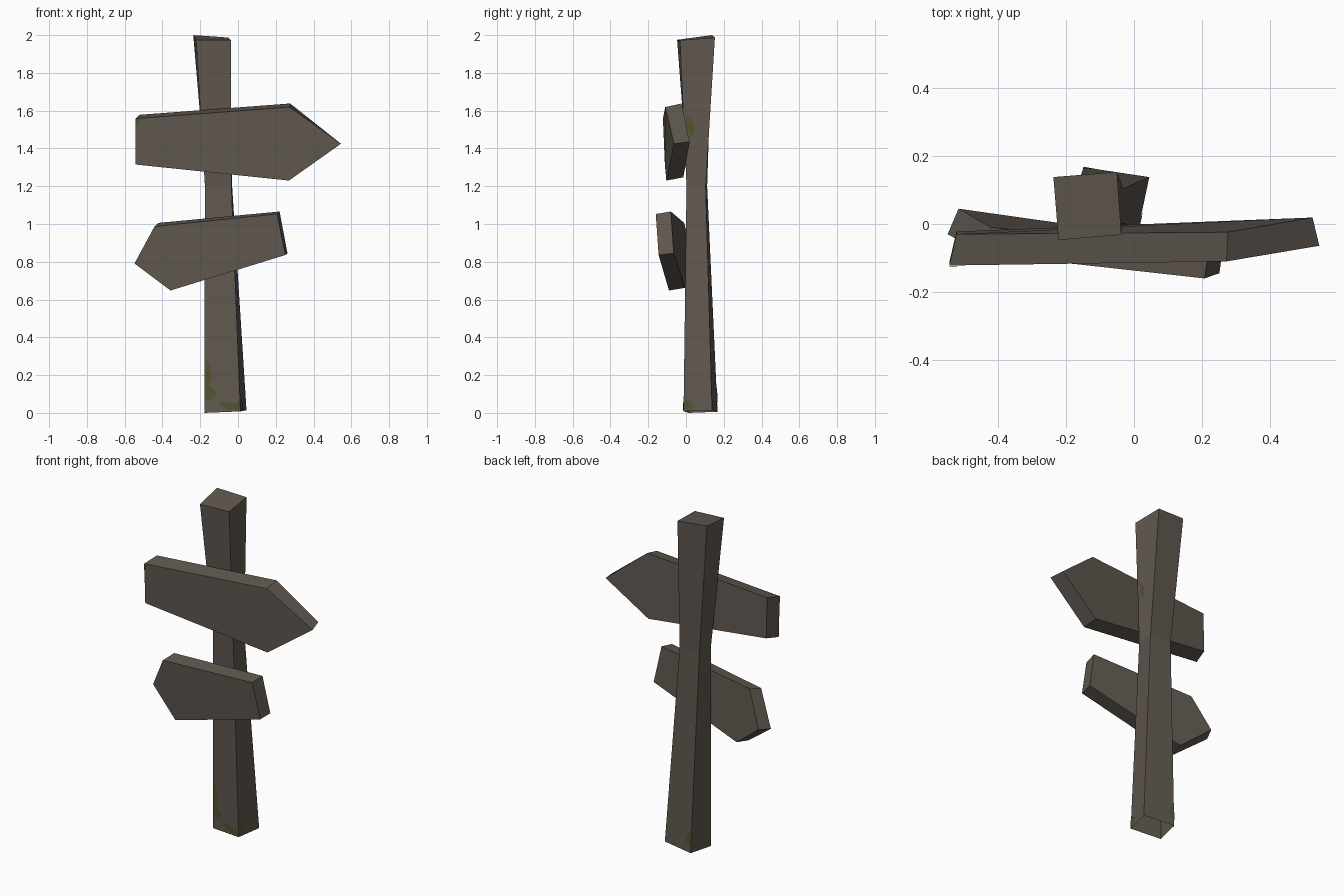
import bpy
from mathutils import Vector

if "Cube" in bpy.data.objects:
    bpy.data.objects.remove(bpy.data.objects["Cube"])


def material(name, col):
    m = bpy.data.materials.new(name)
    m.diffuse_color = (*col, 1)
    m.use_nodes = True
    m.node_tree.nodes["Principled BSDF"].inputs["Base Color"].default_value = m.diffuse_color
    return m


wood = material("weathered_wood", (0.118, 0.098, 0.080))
moss = material("moss_green", (0.085, 0.088, 0.028))


def make(name, verts, faces, mat):
    me = bpy.data.meshes.new(name)
    me.from_pydata(verts, [], faces)
    me.materials.append(mat)
    ob = bpy.data.objects.new(name, me)
    bpy.context.collection.objects.link(ob)
    return ob


# Post: three four-sided rings (front left, front right, back right, back left)
bottom = [(-0.178, 0.017, 0.0), (0.013, -0.013, 0.008), (0.045, 0.138, 0.014), (-0.148, 0.167, 0.006)]
waist = [(-0.175, 0.012, 1.2), (-0.035, 0.003, 1.2), (-0.031, 0.104, 1.2), (-0.168, 0.112, 1.2)]
top = [(-0.222, -0.047, 1.975), (-0.037, -0.032, 1.973), (-0.050, 0.153, 1.987), (-0.237, 0.138, 2.0)]
faces = [(r * 4 + i, r * 4 + (i + 1) % 4, r * 4 + 4 + (i + 1) % 4, r * 4 + 4 + i)
         for r in range(2) for i in range(4)]
make("post", bottom + waist + top, faces + [(8, 9, 10, 11)], wood)


def board(name, front, back):
    """Five-sided arrow plank from matching front and back outlines."""
    n = len(front)
    f = [tuple(range(n)), tuple(range(2 * n - 1, n - 1, -1))]
    f += [(i, i + n, (i + 1) % n + n, (i + 1) % n) for i in range(n)]
    return make(name, front + back, f, wood)


# Upper board pointing right (outline counter-clockwise from the front)
upper_f = [(-0.543, -0.122, 1.558), (-0.543, -0.112, 1.315), (0.270, -0.104, 1.230),
           (0.545, -0.064, 1.425), (0.272, -0.110, 1.619)]
upper_b = [(-0.522, -0.030, 1.578), (-0.522, -0.022, 1.335), (0.262, -0.014, 1.247),
           (0.525, 0.019, 1.436), (0.276, -0.024, 1.638)]
board("upper_board", upper_f, upper_b)

# Lower board pointing left
lower_f = [(-0.442, -0.088, 0.987), (-0.548, -0.030, 0.791), (-0.357, -0.090, 0.648),
           (0.251, -0.145, 0.836), (0.207, -0.160, 1.053)]
lower_b = [(-0.420, -0.010, 1.006), (-0.516, 0.045, 0.805), (-0.335, -0.006, 0.662),
           (0.262, -0.065, 0.845), (0.220, -0.080, 1.066)]
board("lower_board", lower_f, lower_b)


# Moss: thin patches laid on a quad (corners counter-clockwise from outside)
def patch(name, quad, uv):
    a, b, c, d = (Vector(p) for p in quad)
    n = (c - a).cross(d - b).normalized() * 0.003
    pts = [a.lerp(b, u).lerp(d.lerp(c, u), v) + n for u, v in uv]
    make(name, pts, [tuple(range(len(pts)))], moss)


def side(lo, hi, i):
    j = (i + 1) % 4
    return [lo[i], lo[j], hi[j], hi[i]]


patch("moss_front_low", side(bottom, waist, 0),
      [(0, .055), (.2, .06), (.35, .08), (.3, .1), (.13, .12), (.22, .16), (.17, .2), (.1, .23), (0, .23)])
patch("moss_front_base", side(bottom, waist, 0),
      [(.5, .025), (.7, .008), (1, .004), (1, .04), (.85, .035), (.6, .045), (.4, .05)])
patch("moss_right_base", side(bottom, waist, 1),
      [(0, .004), (.25, .004), (.33, .02), (.25, .045), (.1, .055), (0, .04)])
patch("moss_back_base", side(bottom, waist, 2),
      [(.8, .05), (1, .03), (1, .11), (.9, .1)])
patch("moss_right_high", side(waist, top, 1),
      [(.12, .42), (.25, .33), (.42, .36), (.4, .42), (.25, .47), (.1, .48)])
patch("moss_upper_corner", [upper_f[1], upper_f[2], upper_f[4], upper_f[0]],
      [(0, .84), (.02, .85), (.03, .99), (0, 1)])
